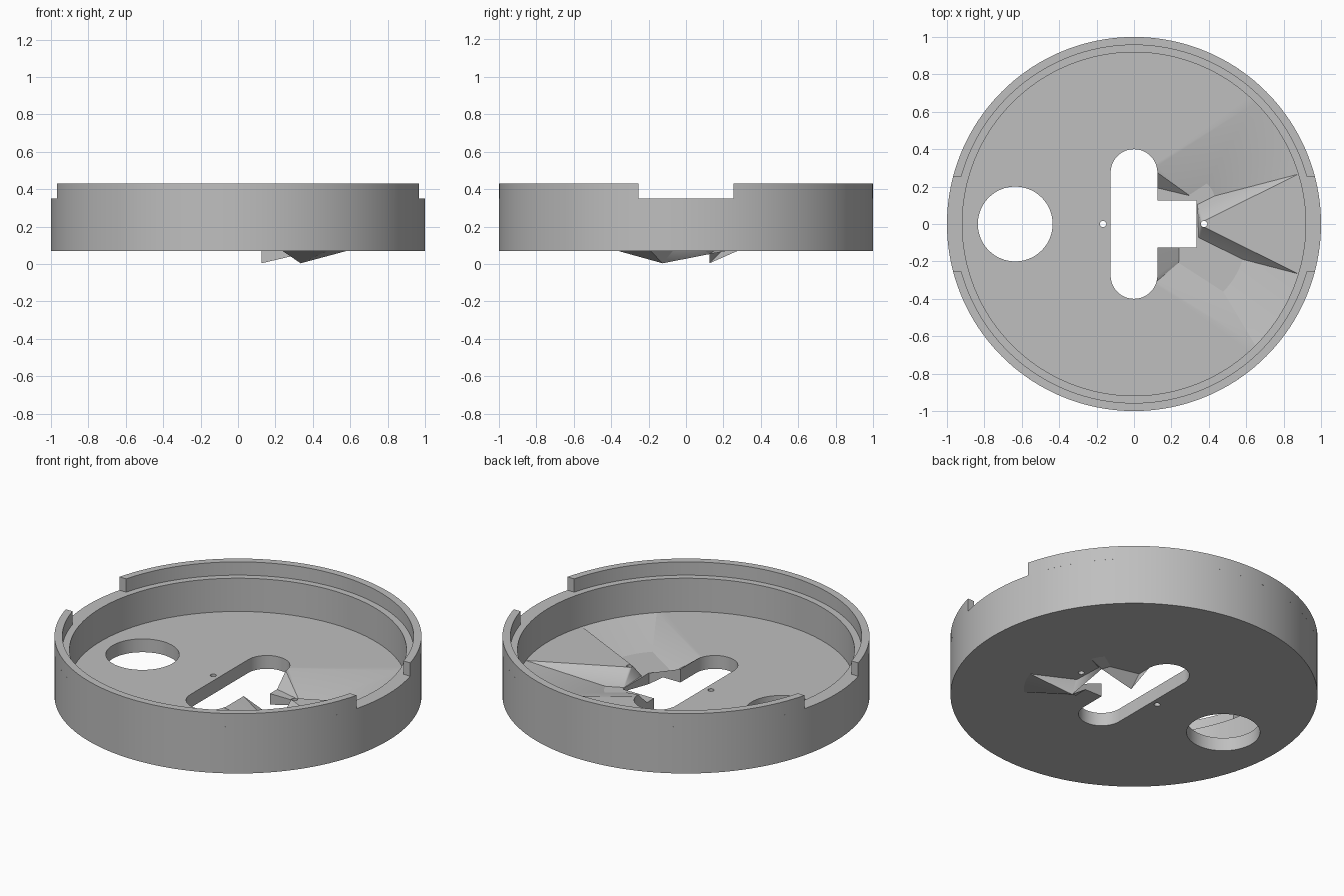
import bpy, bmesh
from math import sin, cos, pi, asin, hypot
from mathutils import Vector
from mathutils.geometry import delaunay_2d_cdt

cube = bpy.data.objects.get("Cube")
if cube:
    bpy.data.objects.remove(cube, do_unlink=True)

N = 128
R_OUT, R_LIP, R_IN = 1.0, 0.957, 0.918
Z_BOT, Z_FLOOR, Z_LEDGE, Z_TOP = 0.07, 0.15, 0.35, 0.43

mat = bpy.data.materials.new("plain grey")
mat.use_nodes = True
GREY = (0.52, 0.52, 0.52, 1)
mat.diffuse_color = GREY
mat.node_tree.nodes["Principled BSDF"].inputs["Base Color"].default_value = GREY


def arc(cx, cy, r, n, start=0.0, sweep=2 * pi, closed=True):
    steps = n if closed else n - 1
    return [(cx + r * cos(start + sweep * i / steps),
             cy + r * sin(start + sweep * i / steps)) for i in range(n)]


def inside(p, loop):
    hit = False
    for (x1, y1), (x2, y2) in zip(loop, loop[1:] + loop[:1]):
        if (y1 > p[1]) != (y2 > p[1]) and p[0] < x1 + (p[1] - y1) * (x2 - x1) / (y2 - y1):
            hit = not hit
    return hit


def finish(bm, name):
    bmesh.ops.remove_doubles(bm, verts=bm.verts, dist=1e-5)
    bmesh.ops.recalc_face_normals(bm, faces=bm.faces)
    me = bpy.data.meshes.new(name)
    bm.to_mesh(me)
    bm.free()
    me.materials.append(mat)
    ob = bpy.data.objects.new(name, me)
    bpy.context.collection.objects.link(ob)
    bpy.ops.object.select_all(action='DESELECT')
    ob.select_set(True)
    bpy.context.view_layer.objects.active = ob
    bpy.ops.object.shade_smooth_by_angle(angle=0.5)


# Openings in the floor: keyed slot, round hole and two pin holes
key_front_in, key_front_out = (0.125, -0.125), (0.335, -0.125)
key_back_out, key_back_in = (0.335, 0.125), (0.125, 0.125)
slot = [key_front_in, key_front_out, key_back_out, key_back_in]
slot += arc(0, 0.275, 0.125, 25, 0, pi, False) + arc(0, -0.275, 0.125, 25, pi, pi, False)
pin = arc(0.375, 0, 0.017, 16)
holes = [slot, arc(-0.635, 0, 0.2, 64), pin, arc(-0.165, 0, 0.017, 16)]

# Key corners that are pulled down below the floor surface
SUNK = {key_front_out: 0.004, key_back_in: 0.004, key_back_out: 0.053}


def top_z(p):
    for c, z in SUNK.items():
        if hypot(p[0] - c[0], p[1] - c[1]) < 1e-4:
            return z
    return Z_FLOOR


def add_floor(bm, radius, height, creases=()):
    """Triangulated disc with the openings left out."""
    pts, edges = [], []
    for loop in [arc(0, 0, radius, N)] + holes:
        k, n = len(pts), len(loop)
        pts += loop
        edges += [(k + i, k + (i + 1) % n) for i in range(n)]
    edges += [(pts.index(a), pts.index(b)) for a, b in creases]
    vs, _, fs, *_ = delaunay_2d_cdt([Vector(p) for p in pts], edges, [], 0, 1e-6)
    bv = [bm.verts.new((v.x, v.y, height(v))) for v in vs]
    for f in fs:
        c = sum((vs[i] for i in f), Vector((0, 0))) / 3
        if not any(inside(c, h) for h in holes):
            bm.faces.new([bv[i] for i in f])


# Fans of creases from the sunk corners to the wall, slot end and pin hole
rim = arc(0, 0, R_IN, N)
back_arc, front_arc = slot[4:7], slot[-3:]
creases = [(key_back_out, rim[i]) for i in range(6, 17)]
creases += [(key_front_out, rim[N - i]) for i in range(6, 17)]
creases += [(key_back_out, p) for p in back_arc] + [(key_front_out, p) for p in front_arc]
creases += [(back_arc[-1], rim[16]), (front_arc[0], rim[N - 16])]
creases += [(key_back_out, pin[4]), (key_back_out, pin[8]), (pin[4], rim[6]),
            (key_front_out, pin[12]), (key_front_out, pin[8]), (pin[12], rim[N - 6])]

# Dish: floor, opening walls and turned outer wall
bm = bmesh.new()
add_floor(bm, R_IN, top_z, creases)
add_floor(bm, R_OUT, lambda p: Z_BOT)
for h in holes:
    for a, b in zip(h, h[1:] + h[:1]):
        bm.faces.new([bm.verts.new(q) for q in (
            (*a, Z_BOT), (*b, Z_BOT), (*b, top_z(b)), (*a, top_z(a)))])
profile = [(R_OUT, Z_BOT), (R_OUT, Z_LEDGE), (R_LIP, Z_LEDGE), (R_IN, Z_LEDGE), (R_IN, Z_FLOOR)]
rings = [[bm.verts.new((x, y, z)) for x, y in arc(0, 0, r, N)] for r, z in profile]
for lo, hi in zip(rings, rings[1:]):
    for i in range(N):
        j = (i + 1) % N
        bm.faces.new((lo[i], lo[j], hi[j], hi[i]))
finish(bm, "dish")

# Raised lip halves, separated by straight-cut notches at both sides
for name, side in (("back_lip", 1), ("front_lip", -1)):
    bm = bmesh.new()
    sections = []
    for i in range(65):
        ring = []
        for r, z in ((R_OUT, Z_LEDGE), (R_OUT, Z_TOP), (R_LIP, Z_TOP), (R_LIP, Z_LEDGE)):
            a0 = asin(0.255 / r)
            a = a0 + (pi - 2 * a0) * i / 64
            ring.append(bm.verts.new((r * cos(a), side * r * sin(a), z)))
        sections.append(ring)
    for s, t in zip(sections, sections[1:]):
        for k in range(4):
            m = (k + 1) % 4
            bm.faces.new((s[k], s[m], t[m], t[k]))
    bm.faces.new(sections[0])
    bm.faces.new(sections[-1])
    finish(bm, name)
